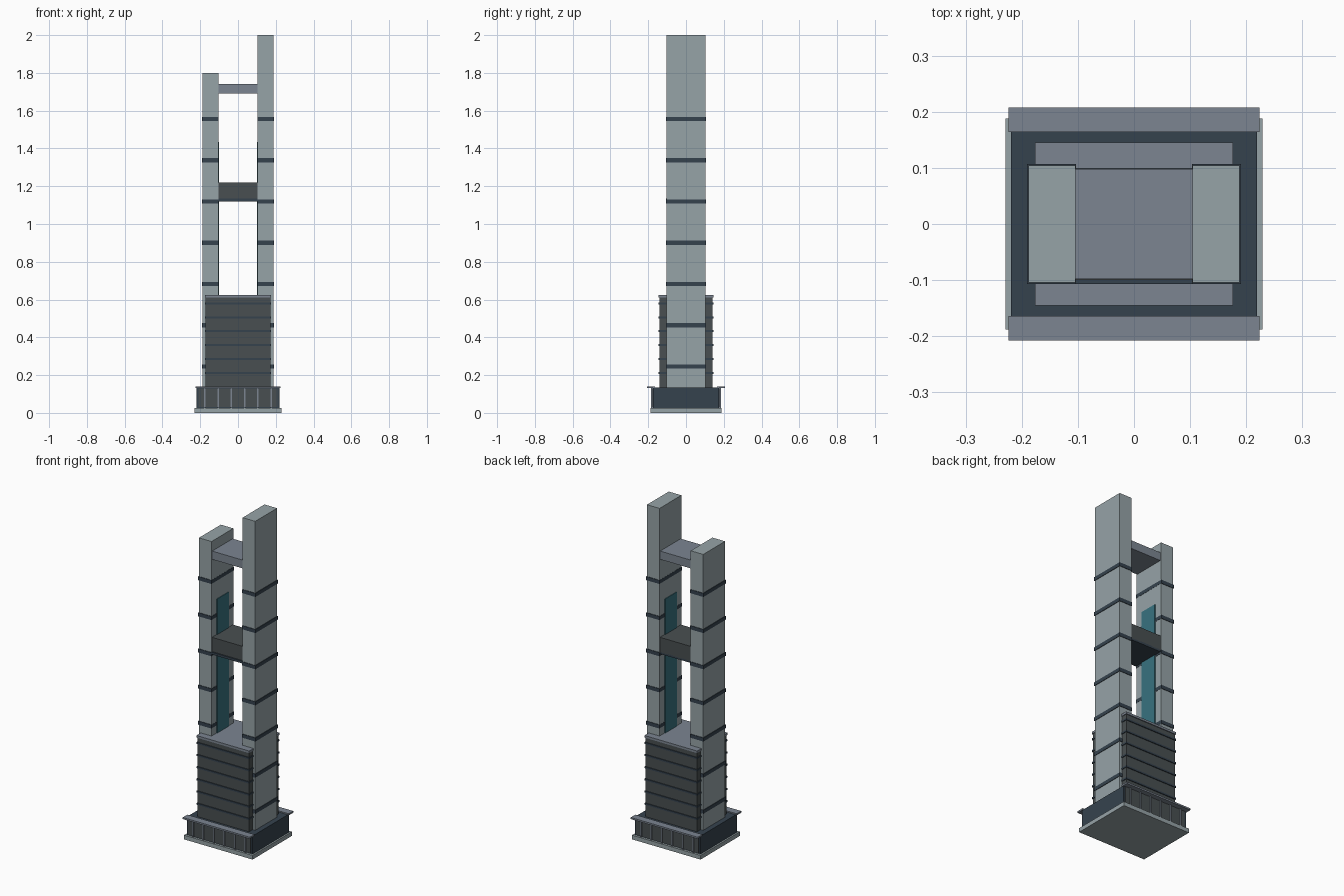
import bpy

if "Cube" in bpy.data.objects:
    bpy.data.objects.remove(bpy.data.objects["Cube"])

def mat(name, r, g, b):
    m = bpy.data.materials.new(name)
    m.diffuse_color = (r, g, b, 1)
    m.use_nodes = True
    m.node_tree.nodes["Principled BSDF"].inputs["Base Color"].default_value = m.diffuse_color
    return m

STONE = mat("stone", 0.307, 0.367, 0.386)
SLATE = mat("slate", 0.20, 0.235, 0.285)
CHARCOAL = mat("charcoal", 0.066, 0.078, 0.082)
NAVY = mat("navy", 0.036, 0.055, 0.076)
TEAL = mat("teal_glass", 0.04, 0.167, 0.214)

def box(name, x, y, z, material):
    """Box from (min, max) ranges on each axis."""
    bpy.ops.mesh.primitive_cube_add(size=1, location=[(a + b) / 2 for a, b in (x, y, z)])
    o = bpy.context.object
    o.name = name
    o.scale = [b - a for a, b in (x, y, z)]
    bpy.ops.object.transform_apply(location=False, rotation=False, scale=True)
    o.data.materials.append(material)
    return o

def span(s, a, b):
    return tuple(sorted((s * a, s * b)))

# Podium: ground slab and body
box("ground_slab", (-.229, .229), (-.188, .188), (0, .025), STONE)
box("podium", (-.219, .219), (-.174, .174), (.025, .134), NAVY)

# Podium fronts: glazing, fins and canopies, front and back
for s, side in ((-1, "front"), (1, "back")):
    box(f"{side}_podium_glazing", (-.208, .208), span(s, .17, .178), (.03, .13), CHARCOAL)
    for i in range(6):
        x = -.175 + .07 * i
        box(f"{side}_podium_fin", (x - .004, x + .004), span(s, .174, .184), (.025, .132), SLATE)
    box(f"{side}_canopy", (-.224, .224), span(s, .164, .2075), (.131, .141), SLATE)

# Mid-rise block with floor ledges and roof slab
box("office_block", (-.172, .172), (-.14, .14), (.134, .614), CHARCOAL)
for i in range(6):
    z = .212 + .0735 * i
    box("block_ledge", (-.176, .176), (-.145, .145), (z - .005, z + .005), NAVY)
box("block_roof", (-.176, .176), (-.145, .145), (.612, .625), SLATE)

# Twin towers with belt courses and inner glass strips
for s, side, top in ((-1, "left", 1.8), (1, "right", 2.0)):
    box(f"{side}_tower", span(s, .104, .188), (-.104, .104), (.134, top), STONE)
    for i in range(7):
        z = .246 + .2183 * i
        box(f"{side}_tower_belt", span(s, .103, .191), (-.107, .107), (z - .011, z + .011), NAVY)
    box(f"{side}_inner_glass", span(s, .1, .106), (-.055, .055), (.62, 1.435), TEAL)

# Bridges between the towers
box("sky_bridge", (-.104, .104), (-.1, .1), (1.13, 1.22), CHARCOAL)
box("sky_bridge_soffit", (-.104, .104), (-.107, .1), (1.12, 1.134), NAVY)
box("upper_bridge", (-.104, .104), (-.098, .098), (1.69, 1.74), SLATE)
